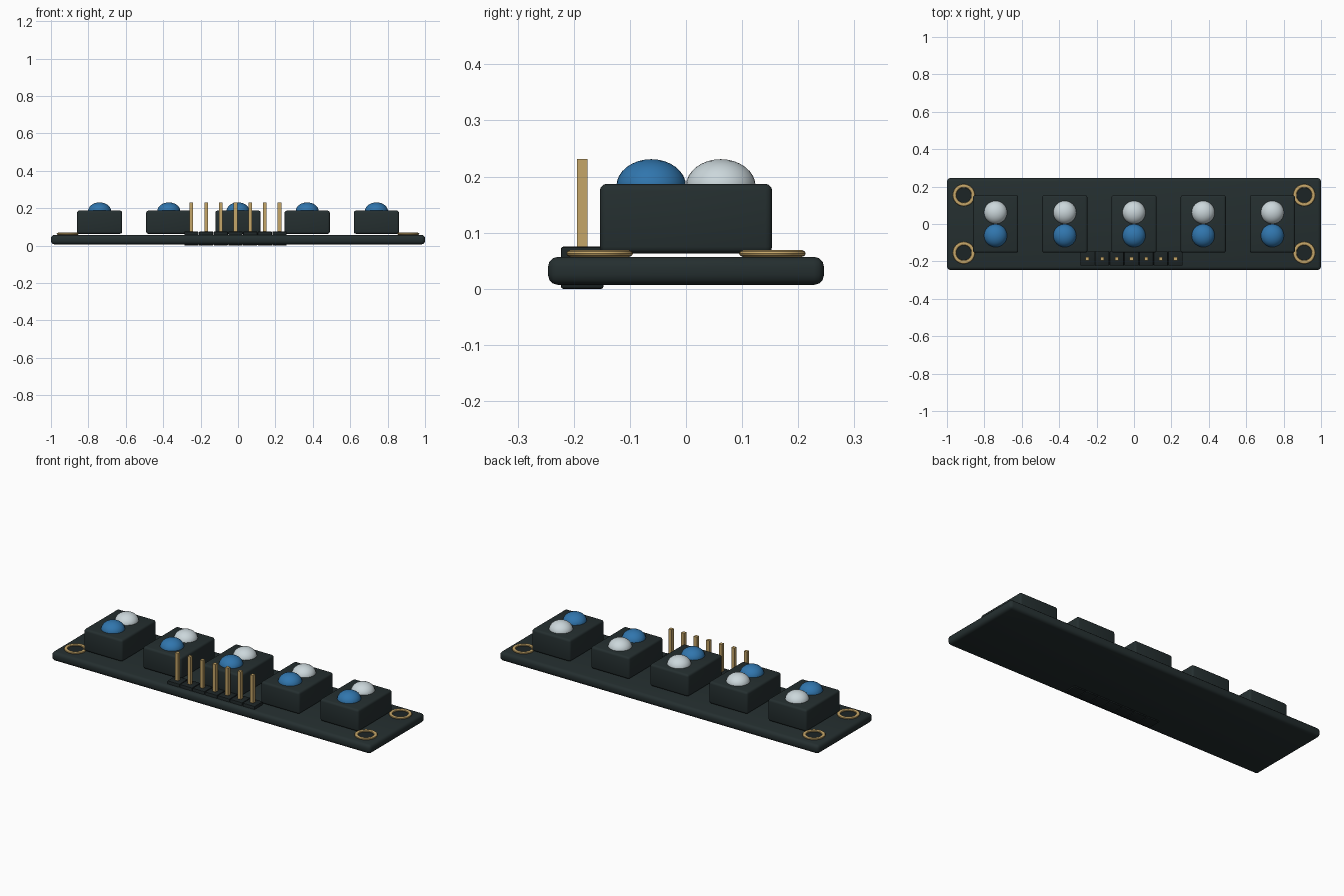
import bpy

if "Cube" in bpy.data.objects:
    bpy.data.objects.remove(bpy.data.objects["Cube"])


def material(name, rgb):
    m = bpy.data.materials.new(name)
    m.diffuse_color = (*rgb, 1.0)
    m.use_nodes = True
    m.node_tree.nodes["Principled BSDF"].inputs["Base Color"].default_value = m.diffuse_color
    return m


DARK = material("dark_slate", (0.018, 0.028, 0.029))
BLACK = material("black_plastic", (0.012, 0.018, 0.019))
GOLD = material("gold_metal", (0.56, 0.38, 0.14))
BLUE = material("blue_lens", (0.030, 0.18, 0.42))
WHITE = material("pale_lens", (0.60, 0.68, 0.71))


def finish(name, mat, smooth=True):
    ob = bpy.context.object
    ob.name = name
    ob.data.materials.append(mat)
    if smooth:
        bpy.ops.object.shade_smooth_by_angle(angle=0.6)
    return ob


def box(name, mat, center, size, bevel=0.0, segments=3):
    bpy.ops.mesh.primitive_cube_add(size=1, location=center)
    bpy.context.object.scale = size
    bpy.ops.object.transform_apply(location=False, rotation=False, scale=True)
    if bevel:
        mod = bpy.context.object.modifiers.new("rounded_edges", 'BEVEL')
        mod.width = bevel
        mod.segments = segments
        bpy.ops.object.modifier_apply(modifier=mod.name)
    return finish(name, mat, bool(bevel))


def lens(name, mat, x, y):
    bpy.ops.mesh.primitive_uv_sphere_add(segments=32, ring_count=16, radius=1,
                                         location=(x, y, 0.183))
    bpy.context.object.scale = (0.062, 0.062, 0.048)
    bpy.ops.object.transform_apply(location=False, rotation=False, scale=True)
    finish(name, mat)


# Circuit board
box("board", DARK, (0, 0, 0.032), (2.0, 0.492, 0.050), 0.018)

# Sensor housings with a paired emitter and receiver
for i in range(5):
    x = (i - 2) * 0.37
    box(f"sensor_body_{i + 1}", DARK, (x, 0, 0.125), (0.242, 0.307, 0.124), 0.012)
    lens(f"emitter_lens_{i + 1}", BLUE, x, -0.062)
    lens(f"receiver_lens_{i + 1}", WHITE, x, 0.062)

# Corner mounting rings with dark centres
for sx in (-1, 1):
    for sy in (-1, 1):
        where = ("left" if sx < 0 else "right") + ("_front" if sy < 0 else "_back")
        pos = (sx * 0.91, sy * 0.154)
        bpy.ops.mesh.primitive_torus_add(major_radius=0.050, minor_radius=0.0095,
                                         major_segments=32, minor_segments=10,
                                         location=(*pos, 0.063))
        bpy.context.object.scale.z = 0.66
        bpy.ops.object.transform_apply(location=False, rotation=False, scale=True)
        finish("mount_ring_" + where, GOLD)
        bpy.ops.mesh.primitive_cylinder_add(vertices=32, radius=0.046, depth=0.004,
                                            location=(*pos, 0.057))
        finish("mount_hole_" + where, BLACK)

# Pin header: a row of spacer blocks with square pins
for i in range(7):
    x = -0.0135 + (i - 3) * 0.0785
    box(f"header_block_{i + 1}", BLACK, (x, -0.185, 0.0375), (0.076, 0.076, 0.075), 0.004, 2)
    box(f"header_pin_{i + 1}", GOLD, (x, -0.185, 0.1465), (0.019, 0.019, 0.169))
